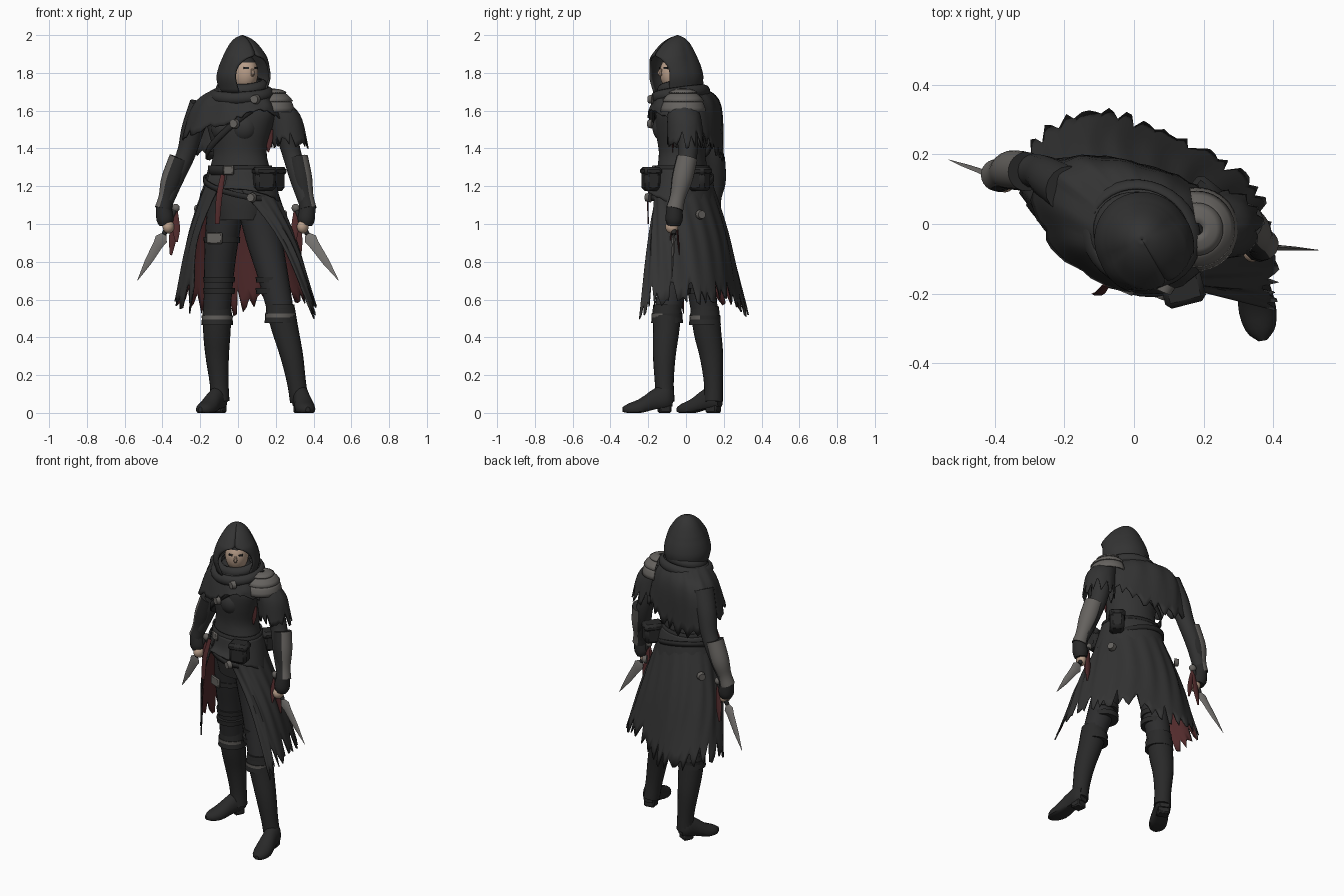
import bpy, bmesh, random
from math import sin, cos, pi, radians, tau
from mathutils import Vector, Matrix

random.seed(4)
if "Cube" in bpy.data.objects:
    bpy.data.objects.remove(bpy.data.objects["Cube"])

def material(name, *rgb):
    m = bpy.data.materials.new(name)
    m.use_nodes = True
    m.diffuse_color = (*rgb, 1)
    m.node_tree.nodes["Principled BSDF"].inputs["Base Color"].default_value = (*rgb, 1)
    return m

CLOTH = material("charcoal cloth", .033, .033, .033)
LEATHER = material("black leather", .022, .022, .022)
TROUSER = material("dark trousers", .026, .026, .027)
ARMOUR = material("dull armour", .13, .122, .113)
STEEL = material("blade steel", .2, .19, .18)
RED = material("dark red lining", .085, .024, .025)
SKIN = material("skin", .48, .34, .25)
YAW, FACING = -.4, radians(-60)
SIDE, BACK = Vector((cos(YAW), sin(YAW))), Vector((-sin(YAW), cos(YAW)))
LOOK = Vector((cos(FACING), sin(FACING), 0))
UP = Vector((0, 0, 1))

def finish(name, bm, mats, thick=0, bevel=0):
    me = bpy.data.meshes.new(name)
    bm.to_mesh(me)
    bm.free()
    for m in mats:
        me.materials.append(m)
    me.shade_smooth()
    me.set_sharp_from_angle(angle=radians(40))
    ob = bpy.data.objects.new(name, me)
    bpy.context.scene.collection.objects.link(ob)
    if thick:
        mod = ob.modifiers.new("thickness", 'SOLIDIFY')
        mod.thickness, mod.offset, mod.material_offset = thick, -1, len(mats) - 1
    if bevel:
        ob.modifiers.new("soft edges", 'BEVEL').width = bevel
    return ob

def recolour(ob, mat, rule):
    ob.data.materials.append(mat)
    for f in ob.data.polygons:
        f.material_index = int(rule(f))

def sheet(name, rows, mats, closed=False, cap=False, thick=0):
    """Skin a grid of points, rows running upward."""
    bm = bmesh.new()
    grid = [[bm.verts.new(p) for p in row] for row in rows]
    n = len(rows[0])
    for low, high in zip(grid, grid[1:]):
        for j in range(n if closed else n - 1):
            k = (j + 1) % n
            bm.faces.new((low[j], low[k], high[k], high[j]))
    if cap:
        bm.faces.new(grid[0])
        bm.faces.new(grid[-1])
        bmesh.ops.recalc_face_normals(bm, faces=bm.faces)
    return finish(name, bm, mats, thick)

def spline(points, n, closed=False):
    """Resample points on a smooth curve through them."""
    p = [Vector(q) for q in points]
    p = [p[-1]] + p + p[:2] if closed else [p[0] * 2 - p[1]] + p + [p[-1] * 2 - p[-2]]
    segs, out = len(p) - 3, []
    for k in range(n):
        u = k * segs / (n if closed else n - 1)
        i = min(int(u), segs - 1)
        f, (a, b, c, d) = u - i, p[i:i + 4]
        out.append(b + ((c - a) * f + (a * 2 - b * 5 + c * 4 - d) * f ** 2 + (b * 3 - a - c * 3 + d) * f ** 3) / 2)
    return out

def around(n, start=0, end=tau):
    return [start + (end - start) * k / n for k in range(n)]

def tube(name, stations, mat, sides=16, rings=14, squash=1):
    """Limb through (x, y, z, radius) stations; squash thins it in depth."""
    s = spline(stations, rings) if rings else [Vector(q) for q in stations]
    rows = []
    for i, q in enumerate(s):
        t = (s[min(i + 1, len(s) - 1)].xyz - s[max(i - 1, 0)].xyz).normalized()
        v = Vector((0, 1, 0))
        v = (v - t * v.dot(t)).normalized()
        u = t.cross(v)
        rows.append([q.xyz + (u * cos(a) + v * sin(a) * squash) * q.w for a in around(sides)])
    return sheet(name, rows, [mat], True, True)

def body(t, a, b, z, x=.01, y=-.02):
    p = SIDE * cos(t) * a + BACK * sin(t) * b
    return Vector((x + p.x, y + p.y, z))

def band(name, a, b, low, high, tilt=0, shift=0):
    rows = [[body(t, a, b, z + tilt * cos(t + shift)) for t in around(40)] for z in (low, high)]
    sheet(name, rows, [LEATHER], True, thick=.01)

def drape(name, tops, mids, hems, n, mats, closed=False, rag=.2, fold=0):
    """Hanging cloth with a torn hem."""
    cols = []
    for j, (top, mid, hem) in enumerate(zip(*(spline(c, n, closed) for c in (tops, mids, hems)))):
        swell = 1 + fold * sin(j * 1.1)
        mid = Vector((mid.x * swell, mid.y * swell, mid.z))
        hem = hem.lerp(mid, rag * random.random() * (1.5 if j % 3 else .3))
        cols.append(spline([hem, mid, top], 12))
    sheet(name, list(zip(*cols)), mats, closed, thick=.008)

def solid(name, kind, loc, size, mat, turn=YAW, tilt=0, bevel=0):
    bm = bmesh.new()
    if kind == "box":
        bmesh.ops.create_cube(bm, size=1)
    elif kind == "ball":
        bmesh.ops.create_uvsphere(bm, u_segments=24, v_segments=16, radius=1)
    else:
        bmesh.ops.create_cone(bm, cap_ends=True, segments=20, radius1=1, radius2=.8, depth=1)
    bm.transform(Matrix.Translation(loc) @ Matrix.Rotation(turn, 4, 'Z') @ Matrix.Rotation(tilt, 4, 'X')
                 @ Matrix.Diagonal((*size, 1)))
    return finish(name, bm, [mat], bevel=bevel)

# Torso, bust, belts, studs and pouches
profile = [(1.02, .13, .1), (1.15, .165, .125), (1.28, .165, .127), (1.38, .145, .12), (1.5, .175, .135),
           (1.6, .195, .125), (1.68, .14, .1), (1.76, .06, .06)]
sheet("torso", [[body(t, a, b, z) for t in around(32)] for z, a, b in spline(profile, 24)], [CLOTH], True, True)
for name, t in (("left_bust", -1.1), ("right_bust", -2.05)):
    solid(name, "ball", body(t, .12, .08, 1.51), (.075, .07, .08), CLOTH)
band("waist_belt", .175, .137, 1.26, 1.31)
band("chest_strap", .187, .152, 1.49, 1.53, .15)
band("hip_belt", .2, .162, 1.18, 1.21, -.06, .5)
solid("belt_buckle", "box", (-.05, -.165, 1.285), (.06, .015, .05), ARMOUR, bevel=.006)
for name, x, y, z, turn in (("strap_medallion", -.02, -.187, 1.53, YAW), ("cloak_brooch", .09, -.185, 1.66, YAW),
                            ("front_stud", .07, -.2, 1.14, YAW), ("left_hip_stud", .24, .08, 1.05, 2),
                            ("right_hip_stud", -.21, .14, 1.08, -2.2)):
    solid(name, "disc", (x, y, z), (.026, .026, .025), ARMOUR, turn, pi / 2)
for name, x, y, turn in (("front_pouch", .14, -.185, .25), ("rear_pouch", .19, .07, .9)):
    solid(name, "box", (x, y, 1.235), (.11, .085, .12), LEATHER, turn, bevel=.018)
    solid(name + "_flap", "box", (x, y, 1.28), (.12, .097, .045), LEATHER, turn, bevel=.015)

# Long coat, open at the front with a red lining, and a short wrap over the hips
mids = [(.21, -.2), (.27, -.17), (.3, -.08), (.27, .05), (.16, .16), (.01, .22), (-.13, .22), (-.25, .14),
        (-.26, .03), (-.22, -.06)]
hems = [(.41, -.25, .49), (.42, -.17, .55), (.41, -.05, .57), (.37, .1, .56), (.24, .21, .58), (.05, .29, .53),
        (-.1, .34, .5), (-.28, .27, .55), (-.34, .12, .57), (-.25, -.03, .49)]
waist = [body(radians(a), .172, .134, 1.28) for a in range(-100, 261, 40)]
drape("long_coat", waist, [(x, y, .93) for x, y in mids], hems, 80, [CLOTH, RED], rag=.28, fold=.02)
arc = around(10, radians(-95), radians(250))
drape("hip_wrap", [body(t, .178, .14, 1.29) for t in arc], [body(t, .198, .158, 1.22) for t in arc],
      [body(t, .225, .185, 1.12 - .07 * sin(t)) for t in arc], 50, [CLOTH], rag=.05)
tube("front_ribbon", [(-.08, -.175, 1.26, .012), (-.1, -.2, 1.14, .016), (-.11, -.2, 1, .012)], RED, 6, 8, .3)

# Shoulder mantle and cowl
collar = [body(t, .11, .1, 1.74, .025, -.035) for t in around(8)]
shoulder = [(.2, -.07), (.16, .08), (.02, .16), (-.14, .18), (-.23, .12), (-.19, -.04), (-.05, -.16), (.12, -.17)]
fringe = [(.25, -.05, 1.52), (.2, .1, 1.43), (.04, .17, 1.35), (-.15, .2, 1.32), (-.3, .14, 1.42),
          (-.24, -.07, 1.47), (-.05, -.19, 1.53), (.12, -.19, 1.6)]
drape("shoulder_mantle", collar, [(x, y, 1.64) for x, y in shoulder], fringe, 64, [CLOTH], True, .18, .02)
for name, z, a in (("upper_cowl", 1.725, .1), ("lower_cowl", 1.685, .135)):
    rows = [[body(t, a + .04 * cos(p), a - .015 + .035 * cos(p), z + .035 * sin(p) + .02 * sin(t), .02, -.03)
             for t in around(32)] for p in around(12, -pi / 2, pi / 2)]
    sheet(name, rows, [CLOTH], True, thick=.006)

# Hood: height, radius, half opening in degrees, forward reach
rows = []
for z, r, w, k in spline([(1.69, .118, 38, .1), (1.77, .137, 44, .16), (1.83, .126, 40, .25), (1.875, .108, 22, .4),
                          (1.9, .097, 1, .42), (1.95, .07, 0, .35), (1.983, .04, 0, .2), (2, .003, 0, 0)], 24):
    gap = radians(max(w, 0))
    turns = [gap + (tau - 2 * gap) * i / 40 for i in range(41)]
    rows.append([Vector((.023, -.045, z)) + Vector((cos(FACING + t), sin(FACING + t), 0))
                 * r * (1 + k * max(cos(t), 0)) for t in turns])
sheet("hood", rows, [CLOTH], thick=.01)

# Head: bare face, hair by height and direction
centre = Vector((.025, -.045, 1.8)) + LOOK * .015
head = solid("head", "ball", centre, (.07, .085, .1), SKIN, FACING + pi / 2)
recolour(head, LEATHER, lambda f: f.center.z > centre.z + .05 or (f.center - centre).dot(LOOK) < .01)
nose, across = centre + LOOK * .085, UP.cross(LOOK)
tube("nose", [(*(nose + UP * .02), .006), (*(nose + LOOK * .01), .011), (*(nose - UP * .015), .007)], SKIN, 8, 6)
for name, s in (("left_eye", 1), ("right_eye", -1)):
    solid(name, "box", centre + LOOK * .074 + across * .03 * s + UP * .025, (.026, .009, .01), LEATHER,
          FACING + pi / 2 + .4 * s)
tube("neck", [(.02, -.03, 1.62, .055), (.025, -.04, 1.76, .05)], SKIN, 16, 4)

# Left shoulder armour in overlapping plates, with a torn sleeve below
for i, name in enumerate(("upper", "middle", "lower")):
    rows = []
    for e in range(4):
        lift, r = radians(51 - 27 * i + 10 * e), .121 - .003 * e
        rows.append([Vector((.18 + r * cos(lift) * cos(t), -.015 + r * cos(lift) * sin(t), 1.6 + 1.05 * r * sin(lift)))
                     for t in around(24, -1.9, 1.9)])
    sheet(name + "_shoulder_plate", rows, [ARMOUR], thick=.008)
sleeve = [[(x + r * cos(t), y + r * sin(t), z) for t in around(8)]
          for x, y, z, r in ((.19, -.02, 1.66, .06), (.245, -.01, 1.57, .088), (.275, 0, 1.4, .1))]
drape("torn_sleeve", *sleeve, 36, [CLOTH], True, .45)
tube("sleeve_rag", [(.165, -.07, 1.5, .02), (.165, -.07, 1.44, .018), (.16, -.07, 1.38, .004)], RED, 6, 6, .3)

# Arms, bracers plated on the outside, gloves, daggers and tassels
arms = {"left": [(.2, -.03, 1.64, .068), (.25, 0, 1.5, .06), (.285, .01, 1.37, .05), (.325, -.02, 1.24, .05),
                 (.37, -.06, 1.08, .036)],
        "right": [(-.19, .1, 1.63, .068), (-.24, .13, 1.5, .06), (-.275, .15, 1.37, .05), (-.34, .155, 1.23, .048),
                  (-.395, .14, 1.08, .036)]}
for side, arm in arms.items():
    s = 1 if side == "left" else -1
    wrist, fore, elbow = (Vector(q).xyz for q in arm[:1:-1])
    out = Vector((s * .012, 0, 0))
    tube(side + "_arm", arm, CLOTH)
    bracer = tube(side + "_bracer", [(*(elbow.lerp(fore, .15) + out * 2), .056), (*(fore + out), .056),
                                     (*(fore.lerp(wrist, .6) + out * .5), .042), (*wrist, .046)], ARMOUR, 24)
    recolour(bracer, LEATHER, lambda f: f.normal.x * s + f.normal.y * .4 < .12)
    hand = wrist + Vector((-s * .015, -.005, -.085))
    tube(side + "_glove", [(*(wrist + UP * .02), .04), (*wrist.lerp(hand, .6), .046), (*hand, .036)], LEATHER, 12, 8)
    solid(side + "_fingers", "ball", hand - Vector((s * .012, .01, .01)), (.03, .035, .035), SKIN)
    pommel, guard = hand + Vector((-s * .05, .01, .09)), hand + Vector((s * .012, 0, -.05))
    tip = Vector((s * .533, hand.y + (-.01 if s > 0 else .05), .7))
    tube(side + "_dagger_grip", [(*pommel, .014), (*guard, .013)], LEATHER, 10, 4)
    solid(side + "_dagger_pommel", "ball", pommel, (.022, .018, .022), ARMOUR)
    blade = [(*guard.lerp(tip, f), r) for f, r in ((0, .014), (.1, .034), (.22, .027), (.6, .019), (1, .001))]
    tube(side + "_dagger_blade", blade, STEEL, 4, 0, .3)
    for k, part in enumerate(("_long_tassel", "_short_tassel")):
        end = pommel + Vector((s * (.025 - .03 * k), .02 - .05 * k, -.25 + .07 * k))
        tube(side + part, [(*pommel, .008), (*pommel.lerp(end, .6), .02), (*end, .006)], RED, 6, 8, .3)

# Legs, boots, knee bands and feet
legs = {"left": ([(.09, -.02, 1.13, .1), (.135, -.03, .93, .095), (.18, -.06, .75, .082), (.23, -.1, .52, .068)],
                 [(.225, -.1, .55, .076), (.25, -.105, .44, .07), (.285, -.115, .3, .06), (.31, -.115, .16, .05),
                  (.325, -.11, .06, .05)], (.325, -.075), (.37, -.335)),
        "right": ([(-.06, .02, 1.13, .1), (-.085, .04, .93, .09), (-.1, .07, .75, .08), (-.112, .1, .52, .07)],
                  [(-.11, .1, .54, .076), (-.112, .115, .42, .072), (-.11, .135, .3, .062), (-.1, .145, .16, .05),
                   (-.095, .145, .06, .05)], (-.085, .18), (-.2, -.045))}
sole = [(0, .03, .1, .035), (.12, .047, .12, .03), (.35, .046, .11, .02), (.65, .054, .075, 0), (.88, .042, .05, 0),
        (1, .012, .025, .006)]
for side, (thigh, boot, heel, toe) in legs.items():
    tube(side + "_trouser_leg", thigh, TROUSER, 20)
    tube(side + "_boot", boot, LEATHER, 20)
    cuff, drop = Vector(boot[0]), Vector((0, 0, .025, -.003))
    tube(side + "_boot_cuff", [cuff - drop * 3, cuff + drop], LEATHER, 20, 4)
    knee = tube(side + "_knee_band", [cuff - drop * 1.8, cuff - drop + Vector((0, 0, 0, .004))], ARMOUR, 20, 4)
    recolour(knee, LEATHER, lambda f: f.normal.y > -.35)
    for k, part in enumerate(("_upper_wrap", "_lower_wrap")):
        q = Vector(thigh[2]) - Vector((0, 0, .06 + .06 * k, -.002))
        tube(side + part, [q, q + Vector((0, 0, .03, .003))], LEATHER, 20, 4)
    heel, toe = Vector(heel), Vector(toe)
    along = (toe - heel).normalized()
    wide = Vector((-along.y, along.x))
    rows = [[Vector((*(heel.lerp(toe, f) + wide * w * cos(t)), base + h * max(0, .35 + .65 * sin(t))))
             for t in around(16)] for f, w, h, base in spline(sole, 14)]
    sheet(side + "_foot", rows, [LEATHER], True, True)
    solid(side + "_boot_heel", "box", (*(heel + along * .04), .025), (.07, .065, .05), LEATHER,
          -Vector((0, -1)).angle_signed(along), bevel=.008)
tube("thigh_strap", [(-.085, .04, .9, .096), (-.085, .04, .93, .097)], LEATHER, 20, 4)
solid("thigh_buckle", "box", (-.125, -.052, .925), (.09, .014, .06), ARMOUR, bevel=.006)
